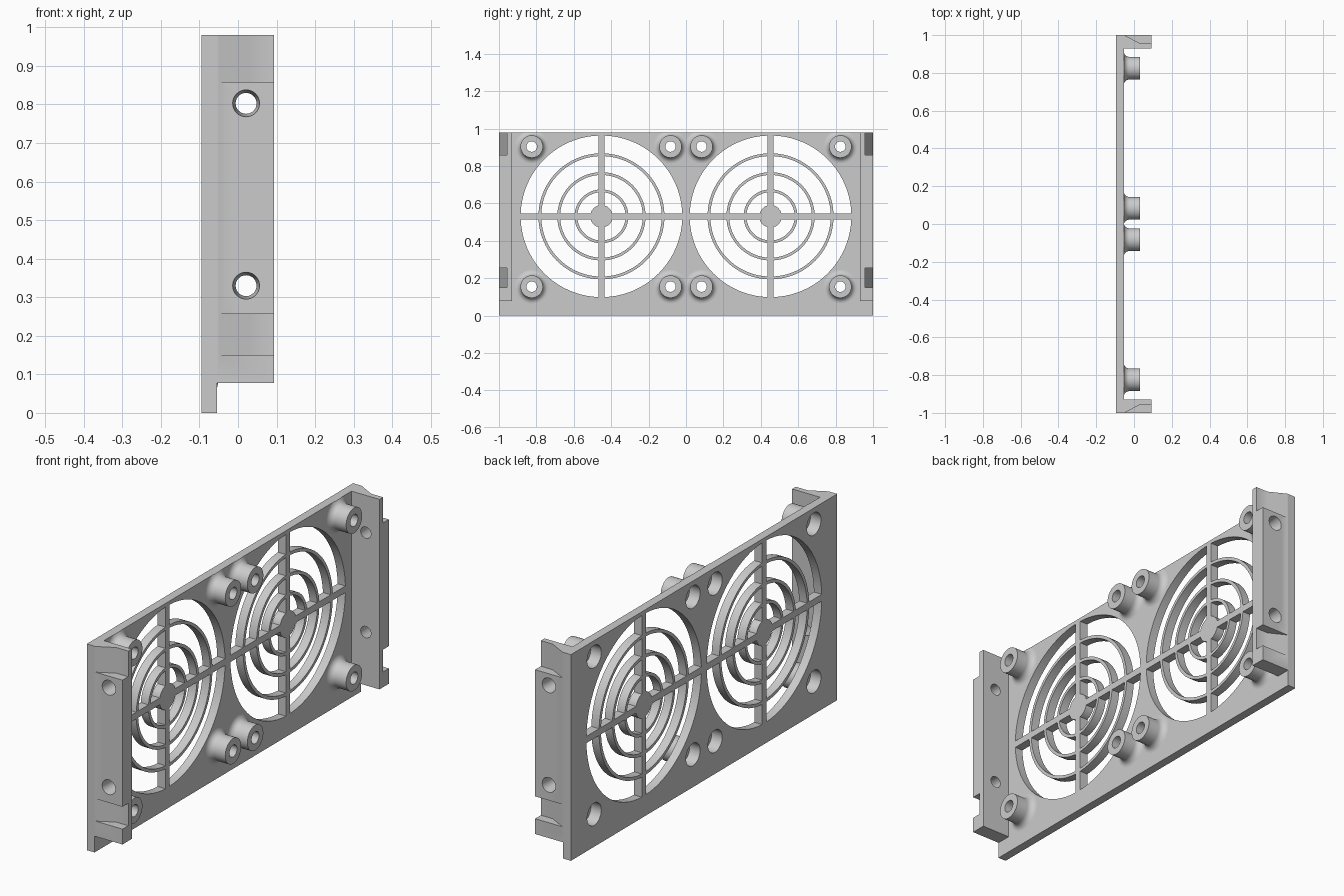
import bpy, bmesh, math
from mathutils import Matrix, Vector

if "Cube" in bpy.data.objects:
    bpy.data.objects.remove(bpy.data.objects["Cube"], do_unlink=True)

# Main dimensions
BACK, FACE, FRONT = -0.095, -0.054, 0.093   # plate back, plate face, flange edge
TOP = 0.98
FLANGE_IN = 0.93
FAN_Y, FAN_Z = 0.452, 0.531
POSTS = [(s * y, z) for s in (-1, 1) for y in (0.083, 0.825) for z in (0.155, 0.904)]

grey = bpy.data.materials.new("plain grey")
grey.use_nodes = True
colour = (0.6, 0.6, 0.6, 1)
grey.diffuse_color = colour
grey.node_tree.nodes["Principled BSDF"].inputs["Base Color"].default_value = colour


def prism(bm, points, axis, lo, hi):
    """Extrude a 2D outline along x (points are y, z) or z (points are x, y)."""
    def place(p, d):
        return (d, p[0], p[1]) if axis == "x" else (p[0], p[1], d)
    a = [bm.verts.new(place(p, lo)) for p in points]
    b = [bm.verts.new(place(p, hi)) for p in points]
    bm.faces.new(a)
    bm.faces.new(b)
    n = len(points)
    for i in range(n):
        j = (i + 1) % n
        bm.faces.new((a[i], a[j], b[j], b[i]))


def rect(u0, u1, v0, v1):
    return [(u0, v0), (u1, v0), (u1, v1), (u0, v1)]


def circle(u, v, r, n=48):
    return [(u + r * math.cos(2 * math.pi * i / n),
             v + r * math.sin(2 * math.pi * i / n)) for i in range(n)]


def make(name, bm):
    bmesh.ops.recalc_face_normals(bm, faces=bm.faces)
    mesh = bpy.data.meshes.new(name)
    bm.to_mesh(mesh)
    bm.free()
    obj = bpy.data.objects.new(name, mesh)
    bpy.context.collection.objects.link(obj)
    mesh.materials.append(grey)
    return obj


def activate(obj):
    bpy.ops.object.select_all(action="DESELECT")
    obj.select_set(True)
    bpy.context.view_layer.objects.active = obj


def cut(obj, cutter):
    cutter.hide_render = True
    mod = obj.modifiers.new("cut", "BOOLEAN")
    mod.operation, mod.solver, mod.object = "DIFFERENCE", "EXACT", cutter
    activate(obj)
    bpy.ops.object.modifier_apply(modifier=mod.name)
    bpy.data.objects.remove(cutter, do_unlink=True)


def smooth(obj):
    activate(obj)
    bpy.ops.object.shade_smooth_by_angle(angle=math.radians(30))


def grille_gap(r0, r1, quadrant, cy, cz, half=0.016, n=20):
    """Quarter-ring opening whose sides run parallel to the spokes."""
    def arc(r):
        a = math.asin(half / r)
        return [a + (math.pi / 2 - 2 * a) * i / n for i in range(n + 1)]
    turn = quadrant * math.pi / 2
    polar = [(r1, t) for t in arc(r1)] + [(r0, t) for t in reversed(arc(r0))]
    return [(cy + r * math.cos(t + turn), cz + r * math.sin(t + turn)) for r, t in polar]


# Plate with two fan grilles and recesses behind the posts
bm = bmesh.new()
prism(bm, rect(-1, 1, 0, TOP), "x", BACK, FACE)
plate = make("plate", bm)

bm = bmesh.new()
for side in (-1, 1):
    for r0, r1 in ((0.06, 0.129), (0.144, 0.221), (0.236, 0.322), (0.337, 0.432)):
        for q in range(4):
            prism(bm, grille_gap(r0, r1, q, side * FAN_Y, FAN_Z), "x", BACK - 0.1, FACE + 0.1)
for y, z in POSTS:
    prism(bm, circle(y, z, 0.053), "x", BACK - 0.1, FACE + 0.1)
cut(plate, make("plate_cutter", bm))
smooth(plate)

# Hollow mounting posts with flared feet
FLARE = 0.03
profile = [(FACE + FLARE * (1 - math.cos(a)), 0.06 + FLARE * (1 - math.sin(a)))
           for a in (math.pi / 2 * i / 8 for i in range(9))]
profile = profile[::-1]
profile = [(x, r) for x, r in profile]
profile.sort(key=lambda p: (p[0], -p[1]))
profile += [(0.033, 0.06), (0.033, 0.028), (-0.04, 0.028), (-0.04, 0.053), (FACE, 0.053)]
# Foot curve runs from the wide edge on the plate up to the straight wall
foot = [(FACE + FLARE * (1 - math.cos(a)), 0.06 + FLARE * (1 - math.sin(a)))
        for a in (math.pi / 2 * i / 8 for i in range(9))]
profile[:9] = foot

SEGMENTS = 48
for index, (py, pz) in enumerate(POSTS):
    bm = bmesh.new()
    rings = []
    for x, r in profile:
        rings.append([bm.verts.new((x, y, min(z, TOP))) for y, z in circle(py, pz, r, SEGMENTS)])
    for k in range(len(rings)):
        a, b = rings[k], rings[(k + 1) % len(rings)]
        for i in range(SEGMENTS):
            j = (i + 1) % SEGMENTS
            bm.faces.new((a[i], a[j], b[j], b[i]))
    smooth(make(f"post_{index + 1}", bm))

# Side flanges with ramped notches and tapered screw holes
bm = bmesh.new()
prism(bm, [(FACE, FLANGE_IN), (FRONT, FLANGE_IN), (FRONT, 1), (FACE, 1)], "z", 0.077, TOP)
flange = make("side_flanges", bm)

bm = bmesh.new()
ramp = [(FACE + 0.004, 1), (0.03, 0.957), (0.2, 0.957), (0.2, 1.1), (FACE + 0.004, 1.1)]
for lo, hi in ((0.15, 0.256), (0.858, 1.1)):
    prism(bm, ramp, "z", lo, hi)
for z in (0.33, 0.803):
    spot = Matrix.Translation(Vector((0.021, 0.965, z))) @ Matrix.Rotation(-math.pi / 2, 4, "X")
    bmesh.ops.create_cone(bm, cap_ends=True, segments=40, radius1=0.026, radius2=0.036,
                          depth=0.09, matrix=spot)
cut(flange, make("flange_cutter", bm))
mirror = flange.modifiers.new("mirror", "MIRROR")
mirror.use_axis = (False, True, False)
mirror.use_clip = False
activate(flange)
bpy.ops.object.modifier_apply(modifier=mirror.name)
smooth(flange)
